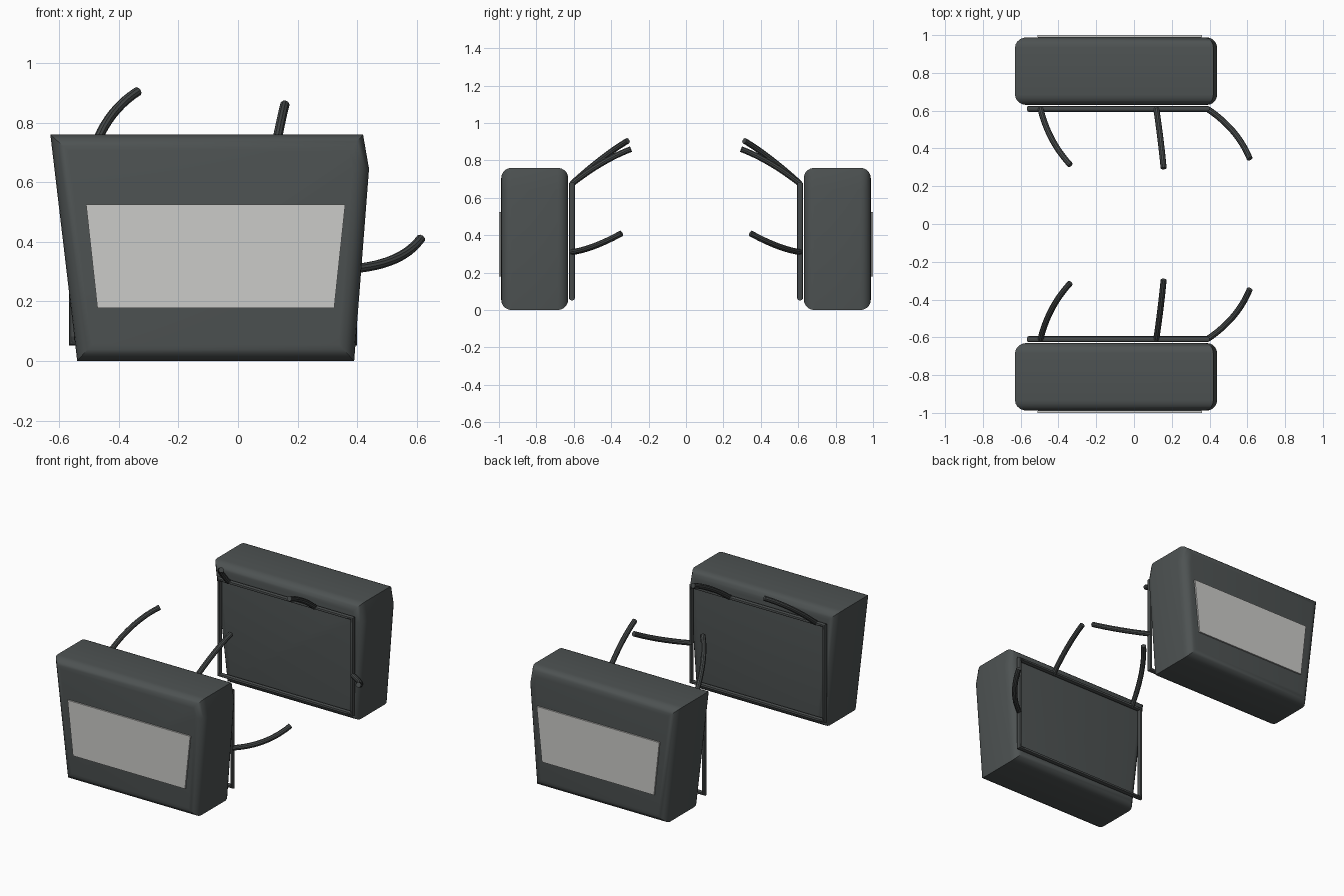
import bpy, bmesh, math
from mathutils import Vector

if "Cube" in bpy.data.objects:
    bpy.data.objects.remove(bpy.data.objects["Cube"], do_unlink=True)


def material(name, rgb):
    mat = bpy.data.materials.new(name)
    mat.use_nodes = True
    mat.diffuse_color = (*rgb, 1)
    mat.node_tree.nodes["Principled BSDF"].inputs["Base Color"].default_value = (*rgb, 1)
    return mat


charcoal = material("charcoal fabric", (0.075, 0.085, 0.085))
tube_grey = material("dark tube", (0.06, 0.066, 0.066))
pale_grey = material("pale reflective panel", (0.60, 0.595, 0.58))


def finish(name, mesh, mat):
    """Link a part, smooth it, and repeat it on the other side of the rack."""
    obj = bpy.data.objects.new(name, mesh)
    bpy.context.collection.objects.link(obj)
    mesh.materials.clear()
    mesh.materials.append(mat)
    bpy.ops.object.select_all(action='DESELECT')
    obj.select_set(True)
    bpy.context.view_layer.objects.active = obj
    bpy.ops.object.shade_smooth_by_angle(angle=math.radians(35))
    mirror = obj.modifiers.new("Opposite side", 'MIRROR')
    mirror.use_axis = (False, True, False)
    mirror.use_mirror_merge = False
    return obj


def slab(name, profile, y_outer, y_inner, mat, rounding=0):
    """Extrude a front-view profile in depth, rounding its two rims."""
    bm = bmesh.new()
    face = bm.faces.new([bm.verts.new((x, y_outer, z)) for x, z in profile])
    grown = bmesh.ops.extrude_face_region(bm, geom=[face], use_keep_orig=True)
    for v in (g for g in grown["geom"] if isinstance(g, bmesh.types.BMVert)):
        v.co.y = y_inner
    bmesh.ops.recalc_face_normals(bm, faces=bm.faces)
    if rounding:
        rims = [e for e in bm.edges if abs(e.verts[0].co.y - e.verts[1].co.y) < 1e-4]
        bmesh.ops.bevel(bm, geom=rims, offset=rounding, segments=5,
                        profile=0.5, affect='EDGES', clamp_overlap=True)
    mesh = bpy.data.meshes.new(name)
    bm.to_mesh(mesh)
    bm.free()
    return finish(name, mesh, mat)


def tube(name, points, radius, cyclic=False):
    """Sweep a round tube along straight corners or one smooth bend."""
    curve = bpy.data.curves.new(name, 'CURVE')
    curve.dimensions = '3D'
    curve.bevel_depth = radius
    curve.bevel_resolution = 3
    curve.use_fill_caps = True
    spline = curve.splines.new('POLY')
    spline.points.add(len(points) - 1)
    for p, co in zip(spline.points, points):
        p.co = (*co, 1)
    spline.use_cyclic_u = cyclic
    helper = bpy.data.objects.new(name + " path", curve)
    bpy.context.collection.objects.link(helper)
    bpy.context.view_layer.update()
    graph = bpy.context.evaluated_depsgraph_get()
    mesh = bpy.data.meshes.new_from_object(helper.evaluated_get(graph))
    bpy.data.objects.remove(helper, do_unlink=True)
    return finish(name, mesh, tube_grey)


def bend(start, middle, end, steps=12):
    """Quadratic bend that passes through the middle point."""
    a, m, b = Vector(start), Vector(middle), Vector(end)
    c = 2 * m - (a + b) / 2
    return [a * (1 - t) ** 2 + c * 2 * t * (1 - t) + b * t * t
            for t in (i / steps for i in range(steps + 1))]


# Bag bodies
slab("bag_body", [(-0.63, 0.76), (0.42, 0.76), (0.44, 0.645), (0.39, 0), (-0.54, 0)],
     -0.988, -0.63, charcoal, rounding=0.055)

# Pale panels on the outer faces
slab("reflective_panel", [(-0.51, 0.525), (0.36, 0.525), (0.323, 0.178), (-0.472, 0.178)],
     -1.0, -0.991, pale_grey)
slab("panel_backing", [(-0.508, 0.523), (0.358, 0.523), (0.321, 0.18), (-0.47, 0.18)],
     -0.992, -0.986, charcoal)

# Rectangular mounting frames behind the bags
tube("mounting_frame", [(x, -0.61, z) for x, z in
     [(-0.557, 0.063), (0.388, 0.063), (0.388, 0.675), (-0.557, 0.675)]], 0.016, cyclic=True)

# Curved mounting arms
tube("right_upper_arm", bend((-0.495, -0.61, 0.675), (-0.435, -0.45, 0.81),
                             (-0.337, -0.312, 0.905)), 0.016)
tube("middle_upper_arm", bend((0.118, -0.61, 0.675), (0.14, -0.45, 0.785),
                              (0.157, -0.295, 0.86)), 0.016)
tube("left_lower_arm", bend((0.388, -0.61, 0.31), (0.525, -0.49, 0.342),
                            (0.613, -0.345, 0.41)), 0.016)
